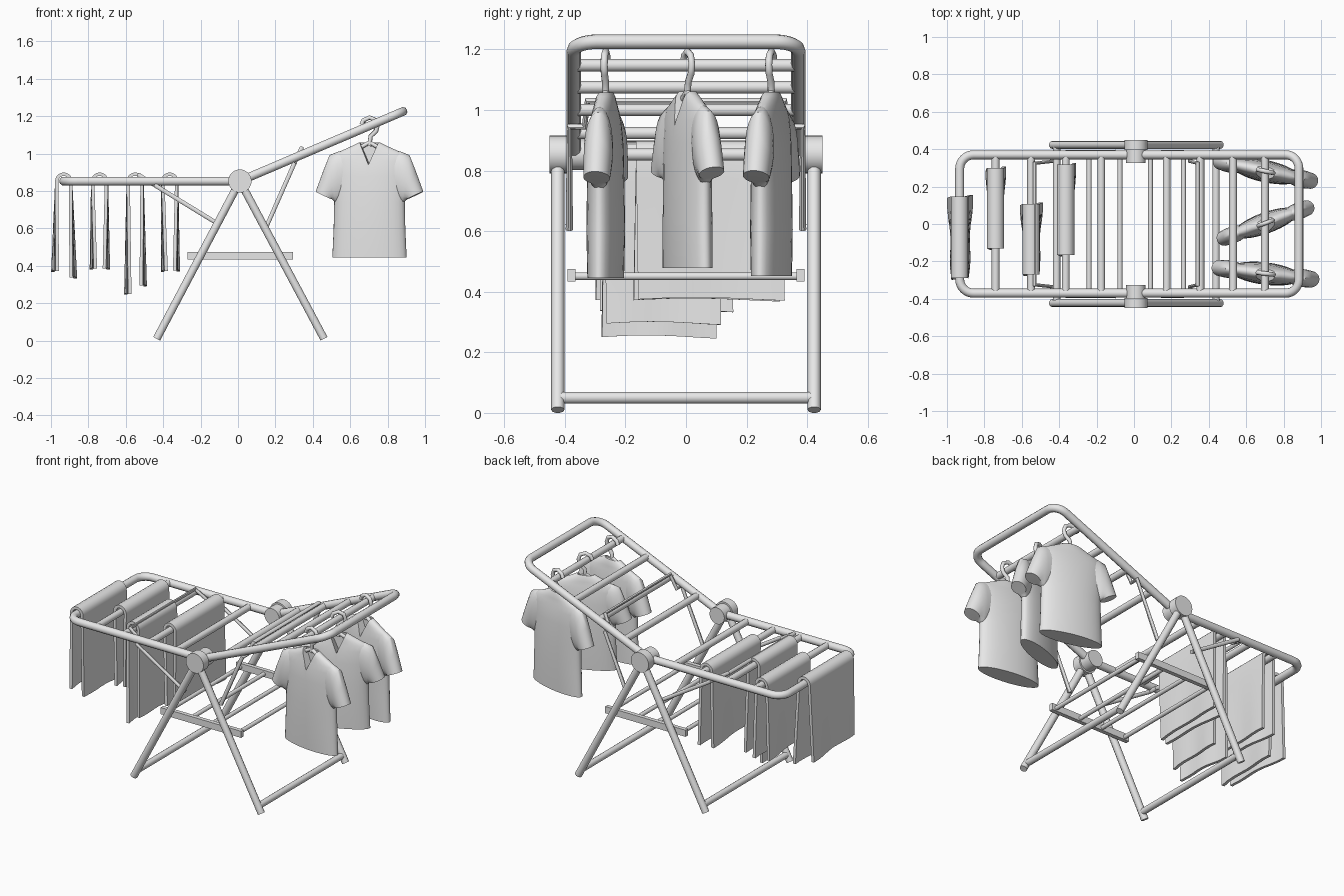
import bpy, bmesh, math
from mathutils import Vector

if "Cube" in bpy.data.objects:
    bpy.data.objects.remove(bpy.data.objects["Cube"])

grey = bpy.data.materials.new("light grey")
grey.diffuse_color = (0.8, 0.8, 0.8, 1)
grey.use_nodes = True
grey.node_tree.nodes["Principled BSDF"].inputs["Base Color"].default_value = grey.diffuse_color


def add(name, data):
    ob = bpy.data.objects.new(name, data)
    bpy.context.collection.objects.link(ob)
    return ob


def bake(ob, angle=40):
    """Turn a curve or a modified object into a plain, smooth-shaded mesh."""
    name = ob.name
    dg = bpy.context.evaluated_depsgraph_get()
    me = bpy.data.meshes.new_from_object(ob.evaluated_get(dg))
    bpy.data.objects.remove(ob)
    me.materials.clear()
    me.materials.append(grey)
    me.shade_smooth()
    me.set_sharp_from_angle(angle=math.radians(angle))
    return add(name, me)


def tube(name, pts, r):
    cu = bpy.data.curves.new(name, 'CURVE')
    cu.dimensions = '3D'
    cu.bevel_depth = r
    cu.bevel_resolution = 3
    cu.use_fill_caps = True
    sp = cu.splines.new('POLY')
    sp.points.add(len(pts) - 1)
    for p, c in zip(sp.points, pts):
        p.co = (*c, 1)
    return bake(add(name, cu))


def box(name, lo, hi):
    bm = bmesh.new()
    bmesh.ops.create_cube(bm, size=1)
    for v in bm.verts:
        v.co = [(a + b) / 2 + c * (b - a) for a, b, c in zip(lo, hi, v.co)]
    me = bpy.data.meshes.new(name)
    bm.to_mesh(me)
    bm.free()
    return bake(add(name, me))


def loft(bm, sections, n=24):
    """Skin ellipses; each section is (x0, z0, x1, z1, half depth)."""
    rings = []
    for x0, z0, x1, z1, d in sections:
        a, b = Vector((x0, 0, z0)), Vector((x1, 0, z1))
        c, h = (a + b) / 2, (b - a) / 2
        angs = [2 * math.pi * i / n for i in range(n)]
        rings.append([bm.verts.new(c + h * math.cos(t) + Vector((0, d * math.sin(t), 0)))
                      for t in angs])
    for r, s in zip(rings, rings[1:]):
        for i in range(n):
            j = (i + 1) % n
            bm.faces.new((r[i], r[j], s[j], s[i]))
    bm.faces.new(rings[0])
    bm.faces.new(rings[-1])


def mesh_object(name, bm):
    bmesh.ops.recalc_face_normals(bm, faces=bm.faces[:])
    me = bpy.data.meshes.new(name)
    bm.to_mesh(me)
    bm.free()
    return add(name, me)


HX, HZ = 0.01, 0.853      # pivot of the rack
WY = 0.37                 # half width of the wings

# pivot hubs: outer disc and narrower inner disc on each side
for s in (-1, 1):
    for name, y0, y1, r in (("hub_outer", 0.395, 0.45, 0.062), ("hub_inner", 0.325, 0.397, 0.052)):
        bm = bmesh.new()
        loft(bm, [(HX - r, s * y0, HX + r, s * y0, r), (HX - r, s * y1, HX + r, s * y1, r)], 32)
        for v in bm.verts:      # stand the disc on its side
            v.co = (v.co.x, v.co.z, HZ + v.co.y)
        bake(mesh_object(name, bm))

# legs with a floor bar between each pair
for fx in (-0.435, 0.46):
    for s in (-1, 1):
        tube("leg", [(HX, s * 0.423, HZ), (fx, s * 0.423, 0.01)], 0.022)
    bx = HX + (fx - HX) * 0.952
    tube("floor_bar", [(bx, -0.423, 0.05), (bx, 0.423, 0.05)], 0.02)

# lower shelf
for s in (-1, 1):
    y = sorted((s * 0.365, s * 0.391))
    box("shelf_rail", (-0.27, y[0], 0.433), (0.295, y[1], 0.475))
for x in (-0.24, -0.075, 0.088, 0.265):
    tube("shelf_rod", [(x, -0.37, 0.451), (x, 0.37, 0.451)], 0.013)


# wings: rounded U frame plus hanging rods
def wing(name, ex, ez, rod_xs):
    d = Vector((ex - HX, 0, ez - HZ))
    length = d.length
    d.normalize()
    rad = 0.075
    half = [(0, WY)]
    for i in range(9):
        t = math.pi / 2 * i / 8
        half.append((length - rad + rad * math.sin(t), WY - rad + rad * math.cos(t)))
    path = half + [(u, -y) for u, y in reversed(half)]
    tube(name + "_frame", [Vector((HX, y, HZ)) + d * u for u, y in path], 0.024)
    for x in rod_xs:
        z = HZ + (x - HX) * d.z / d.x
        tube(name + "_rod", [(x, -WY, z), (x, WY, z)], 0.021)


wing("left_wing", -0.932, 0.853, (-0.74, -0.55, -0.365, -0.175))
wing("right_wing", 0.882, 1.225, (0.175, 0.355, 0.53, 0.70))

# wire props holding up the wings
for name, half in (
        ("left_prop", [(-0.10, .385, .62), (-0.44, .385, .828), (-0.44, .335, .828), (-0.53, .325, .885)]),
        ("right_prop", [(0.15, .385, .605), (0.30, .385, .945), (0.30, .335, .945), (0.34, .325, 1.03)])):
    tube(name, half + [(x, -y, z) for x, y, z in reversed(half)], 0.012)


# towels folded over the left wing rods
def towel(x, y0, y1, lx, lz, rx, rz, twist):
    r, zc = 0.037, 0.853
    prof = [(lx + (-r - lx) * i / 6, lz + (zc - lz) * i / 6, 1 - i / 6) for i in range(6)]
    prof += [(-r * math.cos(math.pi * i / 10), zc + r * math.sin(math.pi * i / 10), 0)
             for i in range(11)]
    prof += [(r + (rx - r) * i / 6, zc + (rz - zc) * i / 6, i / 6) for i in range(1, 7)]
    bm = bmesh.new()
    rows = []
    for px, pz, t in prof:
        row = []
        for j in range(9):
            v = j / 8
            side = -1 if px < 0 else 1
            wave = twist * side * t * ((2 * v - 1) * 0.8 + 0.4 * math.sin(v * 9))
            row.append(bm.verts.new((x + px + wave, y0 + (y1 - y0) * v + 0.008 * t * side,
                                     pz + 0.006 * t * math.sin(v * 4))))
        rows.append(row)
    for a, b in zip(rows, rows[1:]):
        for j in range(8):
            bm.faces.new((a[j], a[j + 1], b[j + 1], b[j]))
    ob = mesh_object("towel", bm)
    m = ob.modifiers.new("thickness", 'SOLIDIFY')
    m.thickness = 0.018
    m.offset = 0
    bake(ob)


towel(-0.932, -0.29, 0.148, -0.045, 0.372, 0.05, 0.337, 0.013)
towel(-0.74, -0.13, 0.30, -0.032, 0.385, 0.035, 0.385, 0.012)
towel(-0.55, -0.27, 0.108, -0.038, 0.25, 0.042, 0.295, 0.012)
towel(-0.365, -0.165, 0.318, -0.028, 0.372, 0.035, 0.375, 0.011)

# shirt body, modelled with its origin at z = 1.1 and lofted upwards
body = [(.445, .2, .056), (.6, .193, .06), (.74, .19, .058), (.88, .2, .054), (.96, .205, .046),
        (.995, .195, .038), (1.02, .14, .034), (1.045, .085, .03), (1.058, .06, .024)]
bm = bmesh.new()
loft(bm, [(-w, z - 1.1, w, z - 1.1, d) for z, w, d in body], 32)
shirt = mesh_object("shirt", bm)

# V neck cut from the front half
bm = bmesh.new()
tri = [(-0.068, 0.0), (0.068, 0.0), (0, -0.16)]
front = [bm.verts.new((x, -0.15, z)) for x, z in tri]
back = [bm.verts.new((x, 0.008, z)) for x, z in tri]
bm.faces.new(front)
bm.faces.new(back)
for i in range(3):
    j = (i + 1) % 3
    bm.faces.new((front[i], front[j], back[j], back[i]))
cutter = mesh_object("neck_cutter", bm)
cutter.hide_render = True
m = shirt.modifiers.new("neck", 'BOOLEAN')
m.object = cutter
m.operation = 'DIFFERENCE'
m.solver = 'EXACT'
shirt = bake(shirt, 45)
bpy.data.objects.remove(cutter)

# sleeves
bm = bmesh.new()
for s in (-1, 1):
    loft(bm, [(s * a, b - 1.1, s * c, d - 1.1, e) for a, b, c, d, e in (
        (.10, 1.02, .12, .78, .03), (.17, 1.01, .165, .74, .045), (.215, .992, .18, .735, .048),
        (.25, .905, .19, .745, .047), (.29, .797, .20, .755, .044))])
sleeves = bake(mesh_object("shirt_sleeves", bm), 45)

# hanger: hook and shoulder arms
hook = tube("hanger_hook", [(x, 0, z - 1.1) for x, z in (
    (-.042, 1.155), (-.033, 1.178), (0, 1.193), (.033, 1.18), (.044, 1.15), (.036, 1.12),
    (.006, 1.092), (0, 1.04))], 0.012)
arms = tube("hanger_arms", [(-.17, 0, -.13), (-.05, 0, -.068), (0, 0, -.04),
                            (.05, 0, -.068), (.17, 0, -.13)], 0.012)

# three dressed hangers on the last right-wing rod
for y, deg, size in ((-0.265, -7, 1.0), (0.005, 20, 0.95), (0.282, -12, 0.99)):
    for part in (shirt, sleeves, hook, arms):
        ob = add(part.name, part.data)
        ob.location = (0.703, y, 1.1)
        ob.rotation_euler.z = math.radians(deg)
        ob.scale = (size, size, size if part in (shirt, sleeves) else 1)
for part in (shirt, sleeves, hook, arms):
    bpy.data.objects.remove(part)
